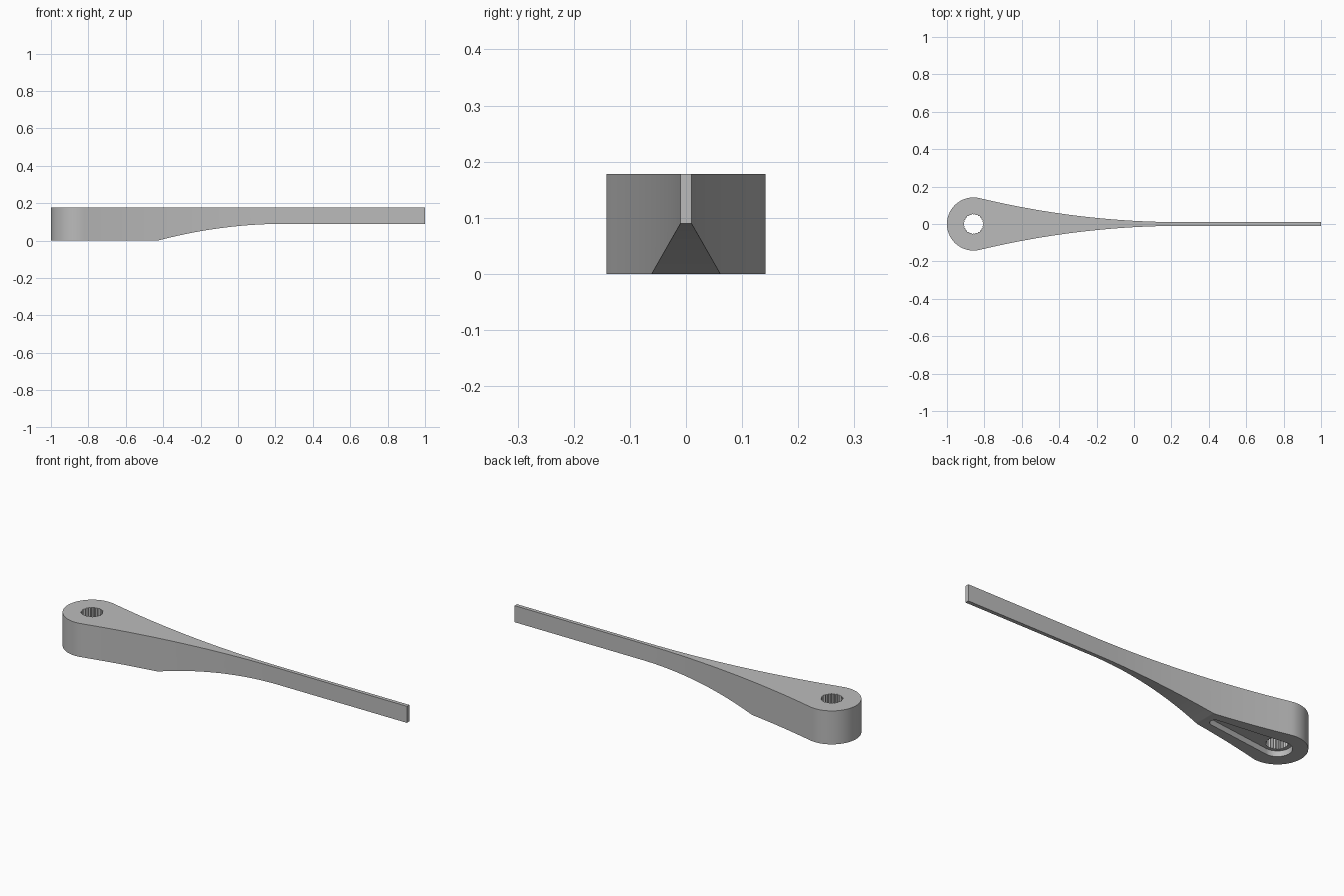
import bpy, bmesh, math
from mathutils import Vector

if "Cube" in bpy.data.objects:
    bpy.data.objects.remove(bpy.data.objects["Cube"])

HUB_X, HUB_R = -0.858, 0.142
TOP, ARM_Z, ARM_Y = 0.178, 0.09, 0.01
BLEND_X = 0.25          # where the flare settles into the straight arm
RAMP_X = -0.43          # where the underside starts to rise

grey = bpy.data.materials.new("plain grey")
grey.use_nodes = True
grey.diffuse_color = (0.5, 0.5, 0.5, 1)
grey.node_tree.nodes["Principled BSDF"].inputs["Base Color"].default_value = (0.5, 0.5, 0.5, 1)


def prism(name, points, offset):
    """Extrude a closed loop of 3D points along an offset."""
    bm = bmesh.new()
    face = bm.faces.new([bm.verts.new(p) for p in points])
    grown = bmesh.ops.extrude_face_region(bm, geom=[face])["geom"]
    verts = [v for v in grown if isinstance(v, bmesh.types.BMVert)]
    bmesh.ops.translate(bm, verts=verts, vec=Vector(offset))
    bmesh.ops.recalc_face_normals(bm, faces=bm.faces)
    mesh = bpy.data.meshes.new(name)
    bm.to_mesh(mesh)
    bm.free()
    mesh.materials.append(grey)
    obj = bpy.data.objects.new(name, mesh)
    bpy.context.collection.objects.link(obj)
    return obj


def arc(cx, r, start, end, steps):
    angles = [math.radians(start + (end - start) * i / steps) for i in range(steps + 1)]
    return [(cx + r * math.cos(a), r * math.sin(a)) for a in angles]


def carve(body, cutter):
    """Subtract a cutter from the body, then discard it."""
    cutter.hide_render = True
    mod = body.modifiers.new(cutter.name, 'BOOLEAN')
    mod.operation, mod.solver, mod.object = 'DIFFERENCE', 'EXACT', cutter
    bpy.ops.object.modifier_apply(modifier=mod.name)
    bpy.data.objects.remove(cutter)


# Lever outline: round hub, concave flare and thin straight arm
hub = arc(HUB_X, HUB_R, 76.5, 283.5, 48)
tx, ty = hub[0]
N = 32
flare = []
for i in range(1, N + 1):
    x = tx + (BLEND_X - tx) * i / N
    flare.append((x, ARM_Y + (ty - ARM_Y) * ((BLEND_X - x) / (BLEND_X - tx)) ** 2))
flare.append((1, ARM_Y))
outline = hub + [(x, -y) for x, y in flare] + flare[::-1]
lever = prism("lever_arm", [(x, y, 0) for x, y in outline], (0, 0, TOP))
bpy.context.view_layer.objects.active = lever
lever.select_set(True)

# Curved relief under the arm
ramp = []
for i in range(29):
    x = RAMP_X - 0.03 + (BLEND_X - RAMP_X + 0.03) * i / 28
    ramp.append((x, ARM_Z * (1 - ((BLEND_X - x) / (BLEND_X - RAMP_X)) ** 2)))
ramp += [(1.1, ARM_Z), (1.1, -0.1), (ramp[0][0], -0.1)]
carve(lever, prism("underside_relief", [(x, -0.3, z) for x, z in ramp], (0, 0.6, 0)))

# Tapered pocket in the underside, round at both ends
pocket = arc(HUB_X, 0.07, 83, 277, 32) + arc(-0.485, 0.025, -83, 83, 12)
carve(lever, prism("underside_pocket", [(x, y, -0.1) for x, y in pocket], (0, 0, 0.13)))

# Toothed shaft hole
TEETH = 24
hole = []
for i in range(TEETH * 2):
    a = math.pi * i / TEETH
    r = 0.055 if i % 2 else 0.049
    hole.append((HUB_X + r * math.cos(a), r * math.sin(a), -0.1))
carve(lever, prism("shaft_hole", hole, (0, 0, 0.4)))

bpy.ops.object.shade_smooth_by_angle(angle=math.radians(25))
